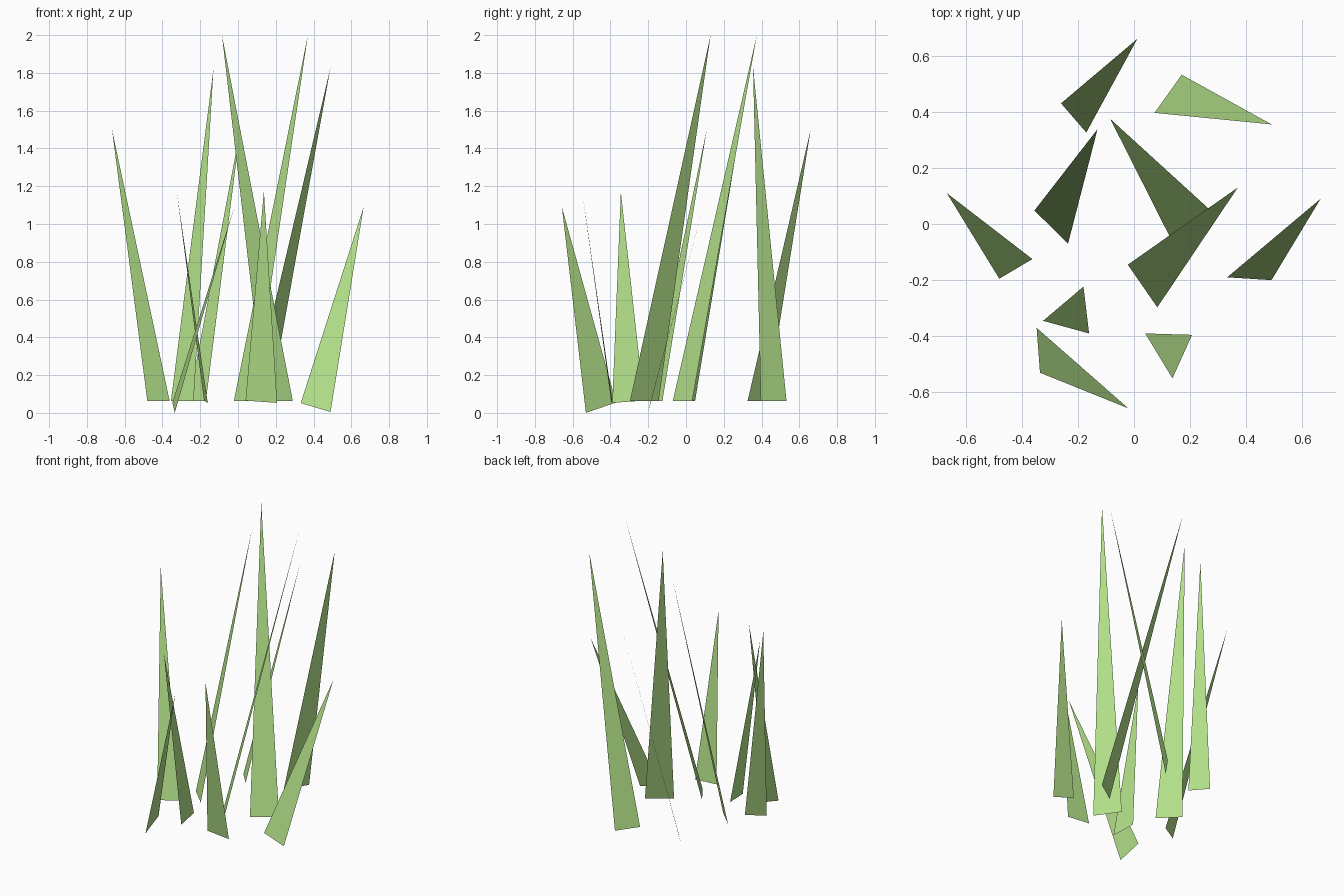
import bpy

# one flat leaf green for the whole tuft
green = bpy.data.materials.new("leaf green")
green.diffuse_color = (0.456, 0.760, 0.254, 1)


def blade(name, left, right, tip):
    """One flat triangular grass blade: two root corners and a pointed tip."""
    mesh = bpy.data.meshes.new(name)
    mesh.from_pydata([left, right, tip], [], [(0, 1, 2)])
    mesh.materials.append(green)
    bpy.context.collection.objects.link(bpy.data.objects.new(name, mesh))


R = 0.063  # usual root height

# tall blades in the middle
blade("tall_blade_left", (0.14, -0.07, R), (0.29, 0.033, R), (-0.085, 0.375, 2.0))
blade("tall_blade_right", (-0.022, -0.145, R), (0.083, -0.297, R), (0.37, 0.13, 2.0))

# medium blades around them
blade("medium_blade_left", (-0.355, 0.048, R), (-0.235, -0.07, R), (-0.13, 0.338, 1.82))
blade("medium_blade_right", (0.073, 0.396, R), (0.17, 0.532, R), (0.49, 0.355, 1.83))
blade("outer_blade_left", (-0.48, -0.195, R), (-0.362, -0.125, R), (-0.667, 0.11, 1.5))
blade("outer_blade_back", (-0.26, 0.43, R), (-0.17, 0.326, R), (0.012, 0.66, 1.5))

# short blades at the front, with slanted roots
blade("short_blade_right", (0.332, -0.19, 0.052), (0.49, -0.2, 0.005), (0.665, 0.09, 1.09))
blade("short_blade_front", (-0.347, -0.37, 0.055), (-0.335, -0.53, 0.0), (-0.02, -0.657, 1.09))
blade("short_blade_middle", (0.04, -0.39, 0.065), (0.207, -0.395, 0.053), (0.137, -0.55, 1.175))
blade("short_blade_left", (-0.18, -0.223, 0.065), (-0.16, -0.39, 0.053), (-0.324, -0.345, 1.17))
